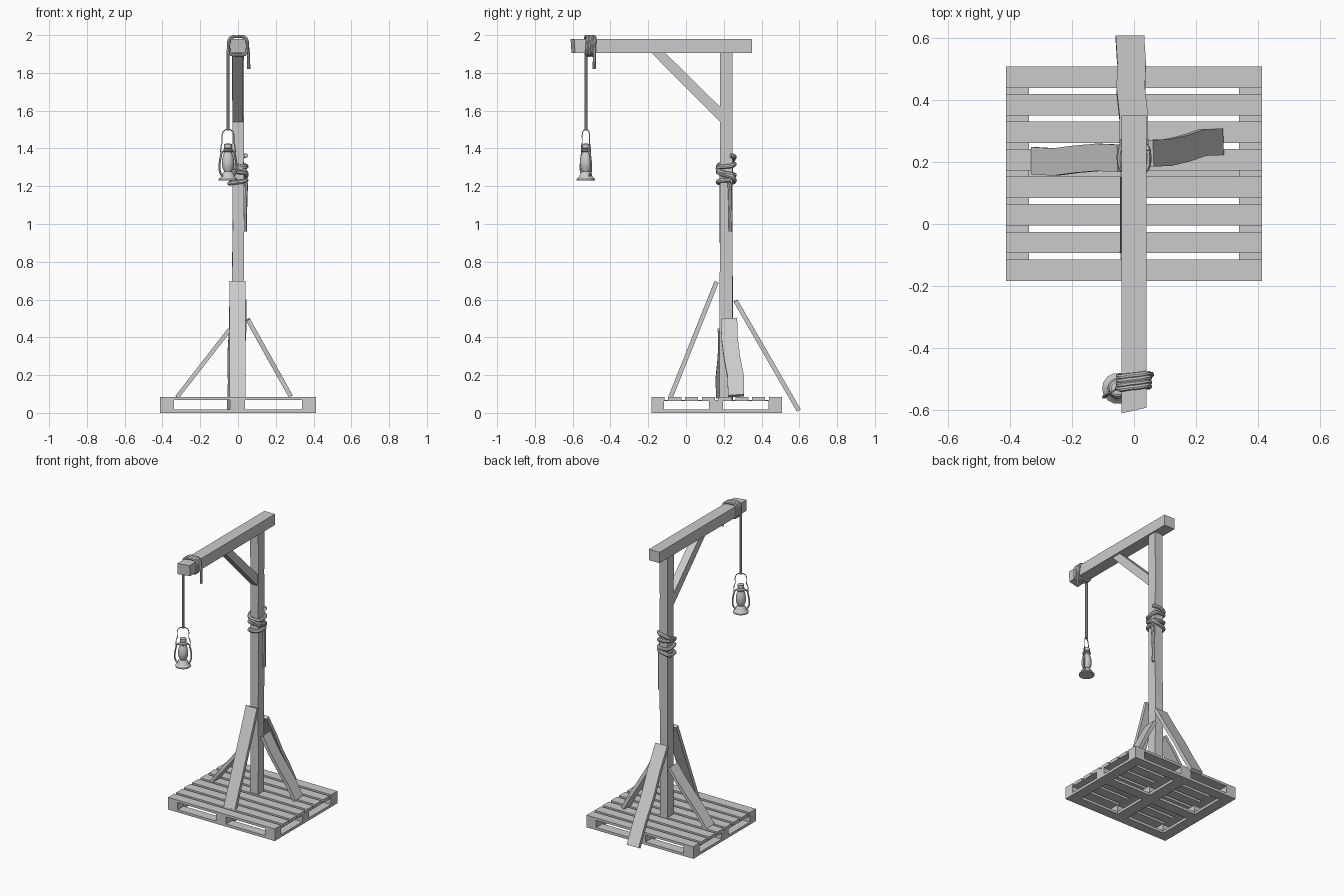
import bpy, bmesh, math, random
from mathutils import Vector

if "Cube" in bpy.data.objects:
    bpy.data.objects.remove(bpy.data.objects["Cube"])

random.seed(4)


def finish(bm, name, smooth=False):
    bmesh.ops.recalc_face_normals(bm, faces=bm.faces)
    me = bpy.data.meshes.new(name)
    bm.to_mesh(me)
    bm.free()
    ob = bpy.data.objects.new(name, me)
    bpy.context.collection.objects.link(ob)
    if smooth:
        shade(ob)
    return ob


def shade(ob):
    bpy.ops.object.select_all(action='DESELECT')
    ob.select_set(True)
    bpy.context.view_layer.objects.active = ob
    bpy.ops.object.shade_smooth_by_angle(angle=math.radians(40))


def box(name, x0, x1, y0, y1, z0, z1):
    bm = bmesh.new()
    bmesh.ops.create_cube(bm, size=1)
    for v in bm.verts:
        v.co = ((x0 + x1) / 2 + v.co.x * (x1 - x0),
                (y0 + y1) / 2 + v.co.y * (y1 - y0),
                (z0 + z1) / 2 + v.co.z * (z1 - z0))
    return finish(bm, name)


def plank(name, p0, p1, side, w, t, bend=(0, 0), jitter=0.0):
    """Timber from p0 to p1, w wide along side, bent sideways by bend."""
    p0, p1, side = Vector(p0), Vector(p1), Vector(side)
    d = (p1 - p0).normalized()
    u = (side - d * side.dot(d)).normalized()
    v = d.cross(u)
    bm = bmesh.new()
    rings = []
    for i, b in enumerate(bend):
        c = p0.lerp(p1, i / (len(bend) - 1)) + u * b
        rings.append([bm.verts.new(c + u * (a * w / 2 + random.uniform(-jitter, jitter))
                                   + v * (e * t / 2 + random.uniform(-jitter, jitter)))
                      for a, e in ((-1, -1), (1, -1), (1, 1), (-1, 1))])
    for r, s in zip(rings, rings[1:]):
        for k in range(4):
            bm.faces.new((r[k], r[(k + 1) % 4], s[(k + 1) % 4], s[k]))
    bm.faces.new(rings[0])
    bm.faces.new(rings[-1])
    return finish(bm, name)


def tube(name, pts, r, res=2):
    cu = bpy.data.curves.new(name, 'CURVE')
    cu.dimensions = '3D'
    cu.bevel_depth = r
    cu.bevel_resolution = res
    cu.use_fill_caps = True
    sp = cu.splines.new('POLY')
    sp.points.add(len(pts) - 1)
    for q, p in zip(sp.points, pts):
        q.co = (*p, 1)
    ob = bpy.data.objects.new(name, cu)
    bpy.context.collection.objects.link(ob)
    bpy.ops.object.select_all(action='DESELECT')
    ob.select_set(True)
    bpy.context.view_layer.objects.active = ob
    bpy.ops.object.convert(target='MESH')
    shade(bpy.context.view_layer.objects.active)


def loop_point(a, h, power=0.6):
    """Point on a rounded square of half size h."""
    c, s = math.cos(a), math.sin(a)
    return (math.copysign(abs(c) ** power, c) * h, math.copysign(abs(s) ** power, s) * h)


# Pallet: top slats, stringers, blocks and bottom boards
Y0, Y1 = -0.183, 0.508
for i in range(8):
    y = Y0 + i * (Y1 - Y0 - 0.069) / 7
    box(f"pallet_slat_{i}", -0.412, 0.412, y, y + 0.069, 0.068, 0.085)
cols = ((-0.412, -0.338), (-0.043, 0.037), (0.338, 0.412))
rows = ((Y0, -0.116), (0.122, 0.195), (0.438, Y1))
for i, (a, b) in enumerate(cols):
    box(f"pallet_stringer_{i}", a, b, Y0, Y1, 0.062, 0.0685)
    box(f"pallet_bottom_board_{i}", a, b, Y0, Y1, 0, 0.018)
    for j, (c, d) in enumerate(rows):
        box(f"pallet_block_{i}_{j}", a, b, c, d, 0.017, 0.063)
for j, (c, d) in enumerate(rows):
    for i in range(2):
        box(f"pallet_cross_board_{i}_{j}", cols[i][1], cols[i + 1][0], c, d, 0, 0.018)

# Post and beam
plank("post", (0, 0.213, 0.068), (0, 0.213, 1.91), (1, 0, 0), 0.062, 0.067,
      (0, 0.001, -0.002, 0.002, -0.001, 0.001, 0), 0.002)
beam = plank("beam", (0, 0.35, 1.942), (0, -0.6, 1.942), (1, 0, 0), 0.082, 0.076)
for v in beam.data.vertices:
    if v.co.y < -0.5:
        v.co.y += 0.009 if v.co.x > 0 else -0.01
        v.co.y += 0.004 if v.co.z < 1.94 else -0.001

# Diagonal knee brace, cut flush against post and beam
bm = bmesh.new()
prof = ((-0.183, 1.906), (0.185, 1.535), (0.185, 1.615), (-0.11, 1.906))
f = bm.faces.new([bm.verts.new((-0.028, y, z)) for y, z in prof])
ext = bmesh.ops.extrude_face_region(bm, geom=[f])
bmesh.ops.translate(bm, vec=(0.054, 0, 0),
                    verts=[g for g in ext['geom'] if isinstance(g, bmesh.types.BMVert)])
bm.faces.ensure_lookup_table()
finish(bm, "knee_brace")

# Leaning support boards
plank("front_support", (-0.002, -0.083, 0.08), (-0.002, 0.162, 0.694), (1, 0, 0), 0.086, 0.024)
plank("back_support", (-0.013, 0.597, 0.013), (0, 0.262, 0.594), (1, 0, 0), 0.092, 0.024,
      (0, 0.002, -0.004, 0.002, 0))
plank("left_support", (-0.323, 0.204, 0.083), (-0.045, 0.212, 0.44), (0, 1, 0), 0.088, 0.022,
      (0, -0.006, 0.001, 0.005, 0))
plank("right_support", (0.278, 0.265, 0.09), (0.052, 0.228, 0.495), (0, 1, 0), 0.086, 0.024,
      (0, 0.007, -0.003, -0.007, 0))

# Rope wound around the post, with a loose tail
pts = []
N = 100
for i in range(N + 1):
    t = i / N
    a = math.radians(20) + t * math.tau * 4
    x, y = loop_point(a, 0.044)
    pts.append((x, 0.213 + y, 1.345 - 0.13 * t + 0.018 * math.sin(a * 0.75 + 1)))
tube("post_rope", pts, 0.012)
tube("post_rope_tail", [(0.043, 0.23, 1.22), (0.04, 0.234, 1.16), (0.037, 0.236, 1.05),
                        (0.037, 0.235, 0.96)], 0.011)

# Rope around the beam: hangs on the left, winds over, ends in a tail on the right
LX, LY = -0.053, -0.53
pts = [(LX, LY, 1.495), (LX, LY, 1.89)]
N = 90
for i in range(N + 1):
    t = i / N
    a = math.pi - t * math.tau * 3.5
    x, z = loop_point(a, 0.05)
    pts.append((x, LY + 0.046 * t + 0.004 * math.sin(a * 2), 1.943 + z))
pts += [(0.056, -0.485, 1.9), (0.057, -0.486, 1.82)]
tube("lantern_rope", pts, 0.0085)

# Lantern body: lathed base, globe and chimney
prof = ((0, 1.232), (0.05, 1.23), (0.05, 1.238), (0.036, 1.25), (0.031, 1.268), (0.02, 1.278),
        (0.03, 1.3), (0.033, 1.325), (0.029, 1.355), (0.02, 1.38), (0.027, 1.386),
        (0.027, 1.393), (0.017, 1.398), (0.021, 1.402), (0.021, 1.424), (0, 1.426))
bm = bmesh.new()
vs = [bm.verts.new((r, 0, z)) for r, z in prof]
es = [bm.edges.new(p) for p in zip(vs, vs[1:])]
bmesh.ops.spin(bm, geom=vs + es, axis=(0, 0, 1), cent=(0, 0, 0), angle=math.tau, steps=14)
bmesh.ops.remove_doubles(bm, verts=bm.verts, dist=0.0002)
bmesh.ops.translate(bm, verts=bm.verts, vec=(LX, LY, 0))
finish(bm, "lantern_body", True)

# Lantern side tubes and wire handle, turned about 30 degrees
ca, sa = math.cos(math.radians(32)), math.sin(math.radians(32))


def turned(p):
    return [(LX + r * ca, LY + r * sa, z) for r, z in p]


frame = ((0.028, 1.252), (0.044, 1.262), (0.053, 1.285), (0.053, 1.315), (0.047, 1.35),
         (0.04, 1.378), (0.022, 1.39))
wire = ((0.043, 1.365), (0.046, 1.385), (0.043, 1.415), (0.036, 1.43), (0.037, 1.47),
        (0.03, 1.49), (0.015, 1.499))
for s, side in ((-1, "left"), (1, "right")):
    tube(f"lantern_tube_{side}", turned([(s * r, z) for r, z in frame]), 0.0055, 1)
tube("lantern_handle", turned([(-r, z) for r, z in wire] + [(0, 1.501)]
                              + [(r, z) for r, z in wire[::-1]]), 0.0028, 1)
